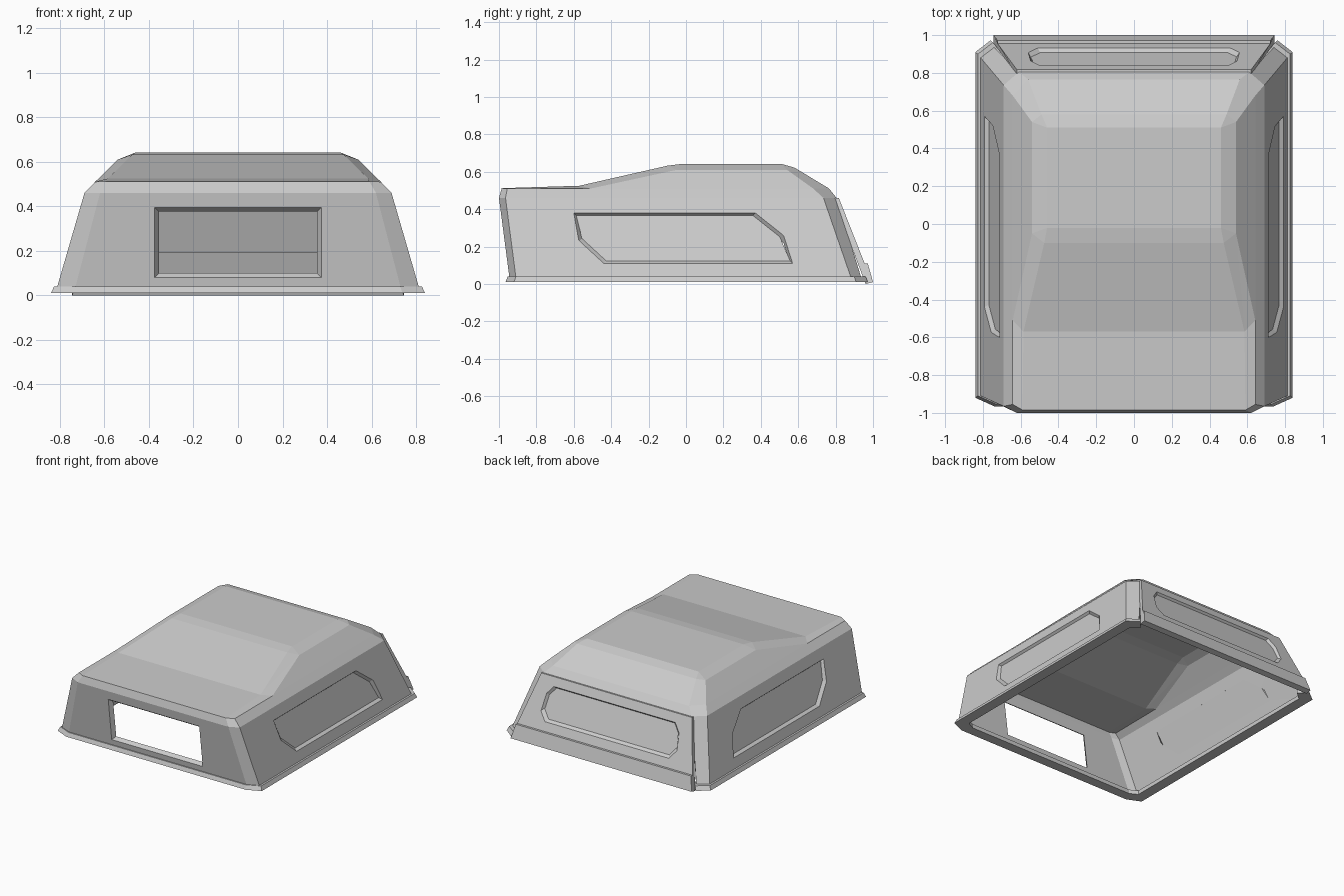
import bpy, bmesh

if "Cube" in bpy.data.objects:
    bpy.data.objects.remove(bpy.data.objects["Cube"])


def make(name, verts, faces):
    me = bpy.data.meshes.new(name)
    me.from_pydata(verts, [], faces)
    bm = bmesh.new()
    bm.from_mesh(me)
    bmesh.ops.recalc_face_normals(bm, faces=bm.faces)
    bm.to_mesh(me)
    bm.free()
    ob = bpy.data.objects.new(name, me)
    bpy.context.collection.objects.link(ob)
    return ob


def loft(name, rings, closed=False, caps=True):
    n, m = len(rings[0]), len(rings)
    verts = [p for r in rings for p in r]
    faces = []
    for k in range(m if closed else m - 1):
        a, b = k * n, (k + 1) % m * n
        faces += [(a + i, a + (i + 1) % n, b + (i + 1) % n, b + i) for i in range(n)]
    if caps and not closed:
        faces += [tuple(range(n)), tuple(range((m - 1) * n, m * n))]
    return make(name, verts, faces)


def apply(ob, kind, **props):
    mod = ob.modifiers.new(kind, kind)
    for k, v in props.items():
        setattr(mod, k, v)
    bpy.context.view_layer.objects.active = ob
    bpy.ops.object.modifier_apply(modifier=mod.name)


def inset(outline, d):
    us, vs = zip(*outline)
    cu, cv = (min(us) + max(us)) / 2, (min(vs) + max(vs)) / 2
    return [(u - (d if u > cu else -d), v - (d if v > cv else -d)) for u, v in outline]


def slab(name, outline, surf, d0, d1, taper=0.7):
    # prism following a sloping wall, narrowing with depth
    return loft(name, [[surf(u, v, d) for u, v in inset(outline, -d * taper)]
                       for d in (d0, d1)])


def window(wall, outline, surf, pane=None):
    cutter = slab("cutter", outline, surf, 0.012, -0.07)
    cutter.hide_render = True
    apply(wall, 'BOOLEAN', object=cutter, operation='DIFFERENCE', solver='EXACT')
    bpy.data.objects.remove(cutter)
    if pane:
        slab(pane, outline, surf, -0.019, -0.026)


# canopy shell: right-hand points, capital letters are their mirror images
P = dict(
    l=(.73, -.945, .04), m=(.812, -.91, .04), n=(.812, .88, .04), o=(.74, .935, .04),
    p=(.62, -1.0, .46), q=(.69, -.965, .46), r=(.69, .735, .46), t=(.61, .805, .46),
    a=(.59, -.985, .512), b=(.642, -.955, .51), s=(.642, -.51, .51),
    c=(.642, .68, .51), d=(.56, .765, .51), e=(.585, -.57, .525),
    f=(.54, -.05, .61), g=(.475, -.1, .632), h=(.46, -.02, .642),
    i=(.46, .51, .642), j=(.54, .54, .61), k=(.49, .58, .622))
spanning = "lLPp pPAa aAEe eEGg gGHh hHIi iIKk kKDd dDTt".split()
sides = "lmqp mnrq notr pqba qrcsb rtdc abse sfe efg fgh fjih scjf ijk jcdk".split()
names = list(P) + [x.upper() for x in P]
verts = list(P.values()) + [(-x, y, z) for x, y, z in P.values()]
faces = [[names.index(ch) for ch in f]
         for f in spanning + sides + [f.swapcase()[::-1] for f in sides]]
shell = make("canopy_shell", verts, faces)
apply(shell, 'SOLIDIFY', thickness=0.028, offset=-1, use_even_offset=True)

# front opening
window(shell, [(-.375, .08), (.375, .08), (.375, .395), (-.375, .395)],
       lambda u, v, d: (u, -.945 - (v - .04) * .131 - d, v))

# side windows
side_outline = [(-.6, .38), (.37, .38), (.515, .265), (.57, .11), (-.44, .11), (-.57, .23)]
for s, nm in ((1, "right_window"), (-1, "left_window")):
    window(shell, side_outline,
           lambda u, v, d, s=s: (s * (.812 - (v - .04) * .29 + d), u, v), nm)

# base rim, open at the rear where the door sits
half = [((.74, -.965), (.70, -.89)), ((.84, -.92), (.76, -.86)),
        ((.84, .91), (.76, .86)), ((.76, .972), (.70, .91))]
path = [((-a, b), (-c, d)) for (a, b), (c, d) in half[::-1]] + half
rings = []
for (ox, oy), (ix, iy) in path:
    rings.append([(ox, oy, .01), (ox * .984, oy * .988, .04), (ix, iy, .04), (ix, iy, .01)])
loft("base_rim", rings)

# rear door with flared lower flange (y, z, half width)
prof = [(.787, .46, .62), (.817, .46, .62), (.955, .11, .722),
        (.972, .11, .722), (1.0, .01, .745), (.96, 0, .745)]
door = loft("rear_door", [[(sx * w, y, z) for y, z, w in prof] for sx in (-1, 1)])
right = [(.51, .17), (.56, .23), (.545, .345), (.50, .40)]
window(door, right + [(-u, v) for u, v in right[::-1]],
       lambda u, v, d: (u, .817 + (.46 - v) * .394 + d, v), "rear_window")
